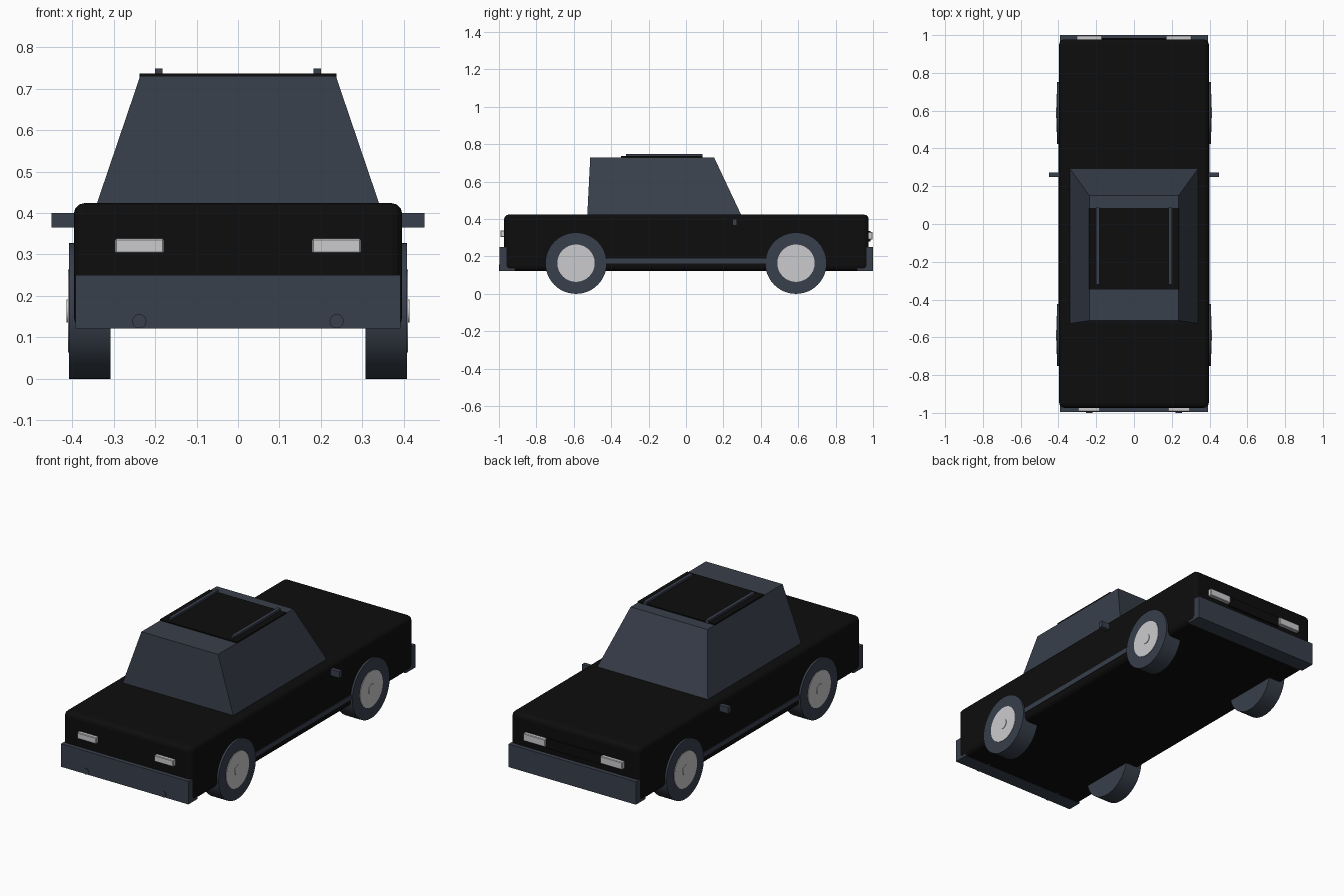
import bpy, bmesh, math
from mathutils import Matrix

if "Cube" in bpy.data.objects:
    bpy.data.objects.remove(bpy.data.objects["Cube"])


def material(name, rgb):
    m = bpy.data.materials.new(name)
    m.diffuse_color = (*rgb, 1)
    m.use_nodes = True
    m.node_tree.nodes["Principled BSDF"].inputs["Base Color"].default_value = m.diffuse_color
    return m


BLACK = material("black paint", (0.004, 0.004, 0.004))
SLATE = material("dark slate", (0.04, 0.05, 0.07))
SILVER = material("pale silver", (0.6, 0.6, 0.62))


def finish(name, bm, mat):
    bmesh.ops.recalc_face_normals(bm, faces=bm.faces)
    me = bpy.data.meshes.new(name)
    bm.to_mesh(me)
    bm.free()
    me.materials.append(mat)
    ob = bpy.data.objects.new(name, me)
    bpy.context.collection.objects.link(ob)
    return ob


def box(name, x, y, z, mat, bevel=0.0, segments=1):
    """Box from (min, max) ranges, optionally with bevelled edges."""
    bm = bmesh.new()
    bmesh.ops.create_cube(bm, size=1)
    for v in bm.verts:
        for i, (lo, hi) in enumerate((x, y, z)):
            v.co[i] = hi if v.co[i] > 0 else lo
    if bevel:
        bmesh.ops.bevel(bm, geom=bm.edges[:], offset=bevel, segments=segments,
                        profile=0.5, affect='EDGES')
    return finish(name, bm, mat)


def cylinder(name, axis, centre, radius, depth, mat, sides=32):
    bm = bmesh.new()
    turn = Matrix.Rotation(math.pi / 2, 4, 'Y' if axis == 'X' else 'X')
    bmesh.ops.create_cone(bm, cap_ends=True, segments=sides, radius1=radius,
                          radius2=radius, depth=depth,
                          matrix=Matrix.Translation(centre) @ turn)
    ob = finish(name, bm, mat)
    for p in ob.data.polygons:
        p.use_smooth = len(p.vertices) == 4
    for e in ob.data.edges:
        a, b = (ob.data.vertices[i].co for i in e.vertices)
        k = 0 if axis == 'X' else 1
        e.use_edge_sharp = abs(a[k] - b[k]) < 1e-5
    return ob


# Body shell
box("body", (-0.396, 0.396), (-0.973, 0.977), (0.123, 0.424), BLACK, 0.026, 3)

# Tapered cabin
bm = bmesh.new()
bmesh.ops.create_cube(bm, size=1)
for v in bm.verts:
    top, rear = v.co.z > 0, v.co.y > 0
    half = 0.236 if top else 0.342
    v.co.x = half if v.co.x > 0 else -half
    v.co.y = (0.15 if top else 0.297) if rear else (-0.512 if top else -0.528)
    v.co.z = 0.73 if top else 0.418
finish("cabin", bm, SLATE)

# Roof panel
box("roof_panel", (-0.237, 0.237), (-0.348, 0.086), (0.722, 0.736), BLACK)

# Bumpers
box("front_bumper", (-0.392, 0.392), (-0.996, -0.915), (0.122, 0.25), SLATE)
box("rear_bumper", (-0.392, 0.392), (0.915, 1.0), (0.122, 0.25), SLATE)

# Grille between the rear lamps
box("rear_grille", (-0.17, 0.17), (0.96, 0.986), (0.28, 0.335), BLACK)

for s, side in ((-1, "left"), (1, "right")):
    def span(a, b):
        return tuple(sorted((s * a, s * b)))

    # Lamps
    box(f"{side}_front_lamp", span(0.179, 0.296), (-0.993, -0.95),
        (0.303, 0.338), SILVER, 0.003)
    box(f"{side}_rear_lamp", span(0.17, 0.305), (0.95, 0.997),
        (0.29, 0.332), SILVER, 0.003)
    # Roof rail, door mirror, sill trim
    box(f"{side}_roof_rail", span(0.182, 0.2), (-0.32, 0.088), (0.73, 0.748), SLATE)
    box(f"{side}_mirror", span(0.38, 0.45), (0.248, 0.272), (0.365, 0.4), SLATE)
    box(f"{side}_sill", span(0.37, 0.4), (-0.5, 0.5), (0.163, 0.19), SLATE)
    # Exhaust tip
    cylinder(f"{side}_exhaust", 'Y', (s * 0.238, -0.95, 0.139), 0.017, 0.1, SLATE, 24)
    # Wheels
    for y, end in ((-0.588, "front"), (0.588, "rear")):
        cylinder(f"{side}_{end}_tyre", 'X', (s * 0.357, y, 0.164), 0.164, 0.1, SLATE, 48)
        cylinder(f"{side}_{end}_hub", 'X', (s * 0.36, y, 0.164), 0.1, 0.1, SILVER, 32)
        cylinder(f"{side}_{end}_hub_cap", 'X', (s * 0.363, y, 0.164), 0.028, 0.1, SILVER, 24)
